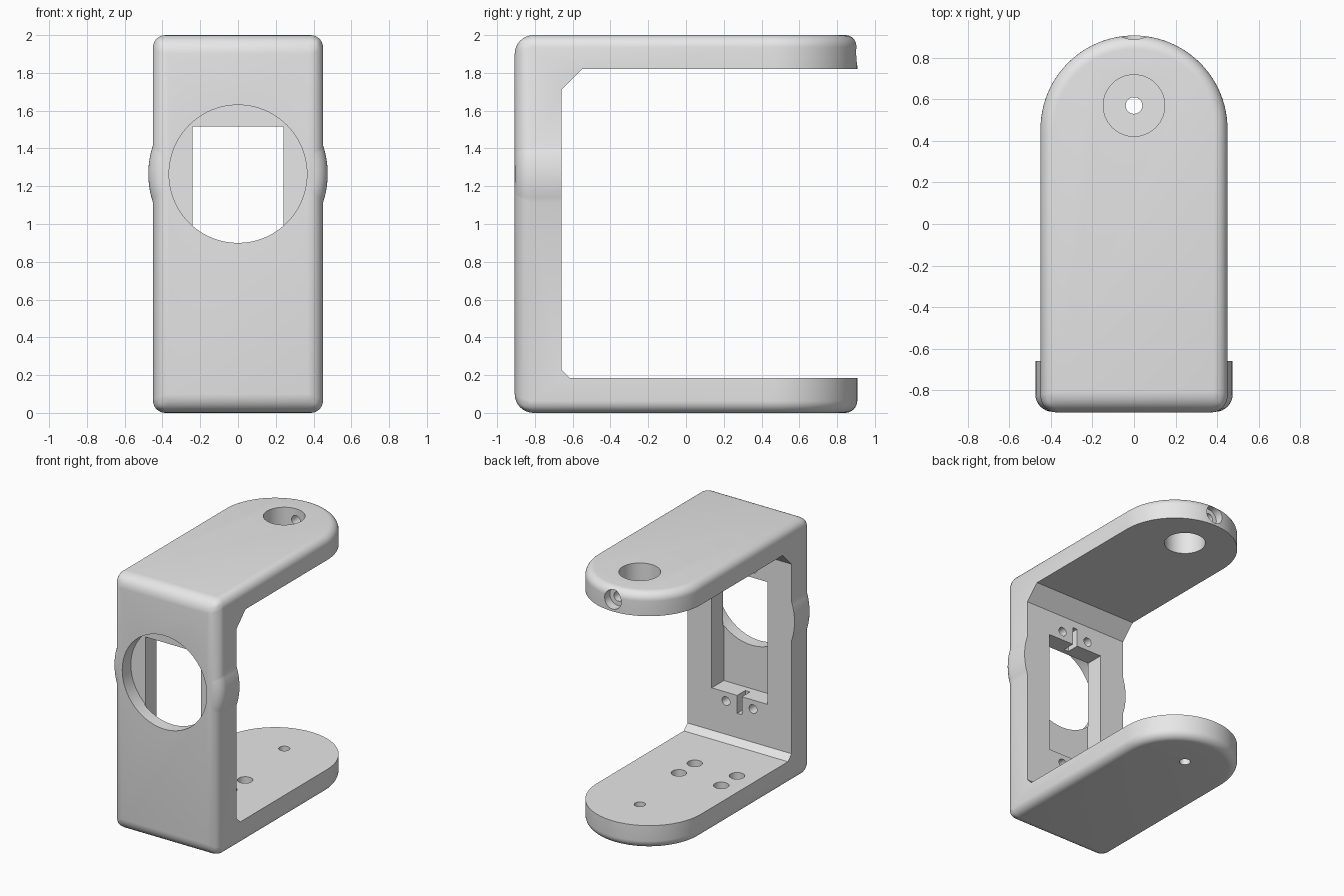
import bpy, bmesh, math
from mathutils import Matrix, Vector

cube = bpy.data.objects.get("Cube")
if cube:
    bpy.data.objects.remove(cube, do_unlink=True)

grey = bpy.data.materials.new("light_grey")
grey.use_nodes = True
grey.diffuse_color = (0.8, 0.8, 0.8, 1)
grey.node_tree.nodes["Principled BSDF"].inputs["Base Color"].default_value = (0.8, 0.8, 0.8, 1)

HALF, FRONT, BACK = 0.45, -0.907, 0.907
WALL = -0.66                      # inner face of the upright wall
FLOOR, CEILING = 0.185, 1.82      # inner faces of the two arms
EYE_Z = 1.265                     # centre of the round recess
PIVOT_Y = 0.57
POCKET_LOW, POCKET_HIGH = 0.56, 1.515


def finish(bm, name):
    bmesh.ops.recalc_face_normals(bm, faces=bm.faces)
    mesh = bpy.data.meshes.new(name)
    bm.to_mesh(mesh)
    bm.free()
    mesh.materials.append(grey)
    obj = bpy.data.objects.new(name, mesh)
    bpy.context.collection.objects.link(obj)
    return obj


def prism(bm, points, shift):
    """Extrude a closed outline of 3D points along a vector."""
    face = bm.faces.new([bm.verts.new(p) for p in points])
    out = bmesh.ops.extrude_face_region(bm, geom=[face])
    bmesh.ops.translate(bm, vec=shift, verts=[v for v in out["geom"] if isinstance(v, bmesh.types.BMVert)])


def box(name, low, high):
    bm = bmesh.new()
    low, high = Vector(low), Vector(high)
    bmesh.ops.create_cube(bm, size=1, matrix=Matrix.Translation((low + high) / 2)
                          @ Matrix.Diagonal((*(high - low), 1)))
    return finish(bm, name)


def cylinder(name, axis, start, radius, length, sides=48):
    """Cylinder from start, running along +axis."""
    bm = bmesh.new()
    turn = Matrix.Rotation(-math.pi / 2, 4, "X") if axis == "Y" else Matrix()
    bmesh.ops.create_cone(bm, cap_ends=True, segments=sides, radius1=radius, radius2=radius, depth=length,
                          matrix=Matrix.Translation(start) @ turn @ Matrix.Translation((0, 0, length / 2)))
    return finish(bm, name)


def apply(obj, modifier):
    bpy.context.view_layer.objects.active = obj
    bpy.ops.object.modifier_apply(modifier=modifier.name)


def combine(obj, other, operation="DIFFERENCE"):
    mod = obj.modifiers.new("combine", "BOOLEAN")
    mod.operation, mod.solver, mod.object = operation, "EXACT", other
    apply(obj, mod)
    bpy.data.objects.remove(other, do_unlink=True)


# Solid block with a round back end
bm = bmesh.new()
outline = [(-HALF, FRONT, 0), (HALF, FRONT, 0)]
for i in range(49):
    a = math.pi * i / 48
    outline.append((HALF * math.cos(a), BACK - HALF + HALF * math.sin(a), 0))
prism(bm, outline, (0, 0, 2))

# Round the outer edges: widest along the front top and bottom
weight = bm.edges.layers.float.new("bevel_weight_edge")
for e in bm.edges:
    a, b = (v.co for v in e.verts)
    at_front = a.y < FRONT + 0.01 and b.y < FRONT + 0.01
    if abs(a.z - b.z) > 1:
        e[weight] = 0.8 if at_front else 0
    else:
        e[weight] = 1.0 if at_front else 0.65
bracket = finish(bm, "bracket")
bevel = bracket.modifiers.new("round", "BEVEL")
bevel.limit_method = "WEIGHT"
bevel.width, bevel.segments = 0.1, 8
bevel.use_clamp_overlap = False
apply(bracket, bevel)

# Side swellings around the round recess
swell = cylinder("swelling", "Y", (0, FRONT + 0.003, EYE_Z), 0.475, 0.4, 96)
bm = bmesh.new()
bm.from_mesh(swell.data)
rim = [e for e in bm.edges if all(v.co.y < FRONT + 0.01 for v in e.verts)]
bmesh.ops.bevel(bm, geom=rim, offset=0.085, segments=8, profile=0.5, affect="EDGES")
bm.to_mesh(swell.data)
bm.free()
combine(bracket, swell, "UNION")

# Open space between the arms, with chamfered inner corners
bm = bmesh.new()
space = [(1.2, FLOOR), (1.2, CEILING), (WALL + 0.11, CEILING), (WALL, CEILING - 0.11),
         (WALL, FLOOR + 0.045), (WALL + 0.045, FLOOR)]
prism(bm, [(-1, y, z) for y, z in space], (2, 0, 0))
combine(bracket, finish(bm, "arm_space"))

# Round recess in front, rectangular pocket behind it
combine(bracket, cylinder("recess", "Y", (0, -1.1, EYE_Z), 0.365, 0.3, 96))
combine(bracket, box("pocket", (-0.24, -0.81, POCKET_LOW), (0.24, -0.5, POCKET_HIGH)))

# Screw holes and key slot above and below the pocket
for edge, way in ((POCKET_LOW, -1), (POCKET_HIGH, 1)):
    for x in (-0.117, 0.117):
        combine(bracket, cylinder("screw_hole", "Y", (x, WALL - 0.1, edge + way * 0.07), 0.034, 0.2, 24))
    ends = sorted((edge - way * 0.02, edge + way * 0.14))
    combine(bracket, box("key_slot", (-0.02, WALL - 0.1, ends[0]), (0.02, WALL + 0.1, ends[1])))

# Pivot holes through the upper and lower arms
combine(bracket, cylinder("upper_pivot", "Z", (0, PIVOT_Y, 1.6), 0.148, 0.6, 64))
combine(bracket, cylinder("lower_pivot", "Z", (0, PIVOT_Y, -0.2), 0.04, 0.6, 32))

# Clamping screw hole at the end of the upper arm
combine(bracket, cylinder("clamp_hole", "Y", (0, PIVOT_Y, 1.91), 0.037, 0.5, 32))
combine(bracket, cylinder("clamp_head", "Y", (0, BACK - 0.07, 1.91), 0.072, 0.2, 32))

# Four blind mounting holes in the lower arm
for x in (-0.29, 0.075):
    for y in (-0.215, -0.02):
        combine(bracket, cylinder("mount_hole", "Z", (x, y, FLOOR - 0.12), 0.055, 0.3, 32))

bpy.ops.object.select_all(action="DESELECT")
bracket.select_set(True)
bpy.context.view_layer.objects.active = bracket
bpy.ops.object.shade_smooth_by_angle(angle=math.radians(30))
